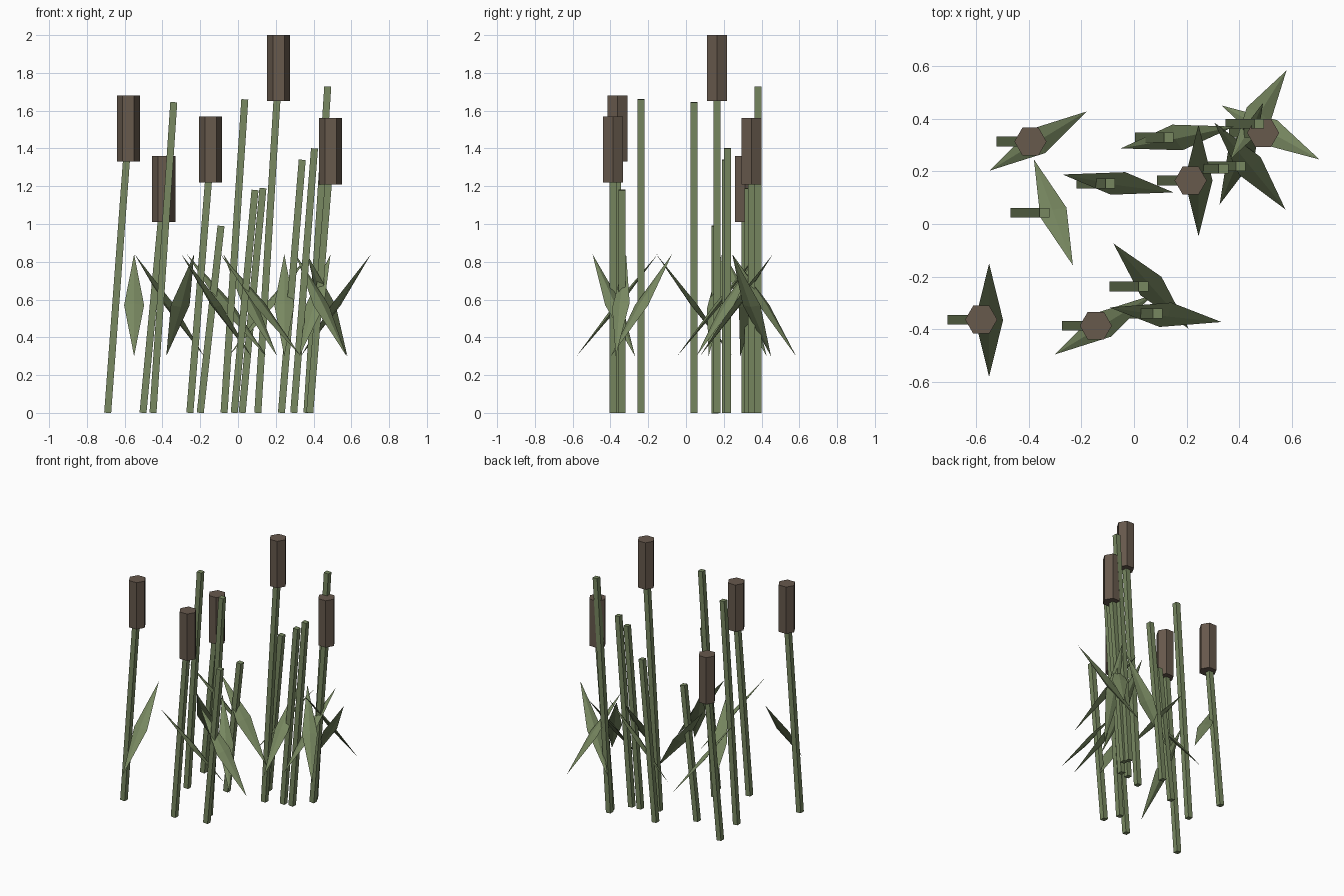
import bpy, bmesh, math
from mathutils import Matrix, Vector

cube = bpy.data.objects.get("Cube")
if cube:
    bpy.data.objects.remove(cube, do_unlink=True)


def material(name, rgb):
    m = bpy.data.materials.new(name)
    m.use_nodes = True
    m.diffuse_color = (*rgb, 1)
    bsdf = next(n for n in m.node_tree.nodes if n.type == 'BSDF_PRINCIPLED')
    bsdf.inputs["Base Color"].default_value = (*rgb, 1)
    return m


green = material("reed green", (0.19, 0.25, 0.12))
brown = material("seed head brown", (0.135, 0.10, 0.073))


def make(name, bm, mat):
    bmesh.ops.recalc_face_normals(bm, faces=bm.faces)
    mesh = bpy.data.meshes.new(name)
    bm.to_mesh(mesh)
    bm.free()
    mesh.materials.append(mat)
    obj = bpy.data.objects.new(name, mesh)
    bpy.context.scene.collection.objects.link(obj)
    return obj


LEAN = 0.11          # sideways drift from foot to tip
HEAD_HEIGHT = 0.35
THICK = 0.037


def stalk(name, x, y, height):
    # Square post leaning towards +x
    bm = bmesh.new()
    tilt = math.atan2(LEAN, height)
    length = math.hypot(LEAN, height)
    mat = (Matrix.Translation((x + LEAN / 2, y, height / 2))
           @ Matrix.Rotation(tilt, 4, 'Y')
           @ Matrix.Diagonal((THICK, THICK, length, 1)))
    bmesh.ops.create_cube(bm, size=1, matrix=mat)
    make(name, bm, green)


def seed_head(name, x, y, bottom):
    # Upright hexagonal prism with corners along x
    bm = bmesh.new()
    place = Matrix.Translation((x, y, bottom + HEAD_HEIGHT / 2))
    bmesh.ops.create_cone(bm, cap_ends=True, segments=6, radius1=0.061,
                          radius2=0.061, depth=HEAD_HEIGHT,
                          matrix=place @ Matrix.Rotation(math.pi / 2, 4, 'Z'))
    # Make sure a corner, not a side, points along x
    if max(v.co.x for v in bm.verts) - x < 0.058:
        bmesh.ops.rotate(bm, verts=bm.verts, cent=(x, y, 0),
                         matrix=Matrix.Rotation(math.pi / 6, 3, 'Z'))
    make(name, bm, brown)


def leaf(name, high, low, roll=0):
    # Slim four-sided spindle between its two tips
    a, b = Vector((*high, 0.84)), Vector((*low, 0.30))
    axis = (b - a).normalized()
    side = Vector((0, 0, 1)).cross(axis).normalized()
    up = axis.cross(side)
    if up.z < 0:
        up.negate()
    wide = side * math.cos(roll) + up * math.sin(roll)
    deep = axis.cross(wide)
    mid = (a + b) / 2
    bm = bmesh.new()
    top, foot = bm.verts.new(a), bm.verts.new(b)
    ring = [bm.verts.new(mid + o) for o in
            (wide * 0.053, deep * 0.014, wide * -0.053, deep * -0.014)]
    for i in range(4):
        p, q = ring[i], ring[(i + 1) % 4]
        bm.faces.new((top, p, q))
        bm.faces.new((foot, q, p))
    make(name, bm, green)


# Foot x, y and height of the bare reeds
reeds = [(-0.45, 0.043, 1.645), (-0.20, 0.154, 0.99), (-0.074, -0.237, 1.66),
         (-0.02, -0.34, 1.18), (0.022, 0.328, 1.19), (0.23, 0.21, 1.34),
         (0.295, 0.219, 1.40), (0.365, 0.381, 1.728)]
for i, (x, y, h) in enumerate(reeds, 1):
    stalk(f"reed_stalk_{i}", x, y, h)

# Foot x, y and underside height of the seed heads
cattails = [(-0.69, -0.363, 1.33), (-0.503, 0.313, 1.01), (-0.255, -0.386, 1.22),
            (0.105, 0.165, 1.65), (0.38, 0.346, 1.21)]
for i, (x, y, z) in enumerate(cattails, 1):
    stalk(f"cattail_stalk_{i}", x, y, z + 0.15)
    seed_head(f"seed_head_{i}", x + LEAN, y, z)

# Upper tip, lower tip and roll of each leaf
leaves = [((-0.55, -0.15), (-0.55, -0.58), 0),
          ((-0.547, 0.203), (-0.18, 0.427), 0),
          ((-0.232, -0.157), (-0.38, 0.245), 0),
          ((-0.30, -0.495), (0.07, -0.27), 0),
          ((-0.271, 0.188), (0.15, 0.12), 0.5),
          ((-0.078, -0.074), (0.207, -0.397), 0),
          ((-0.093, -0.317), (0.332, -0.372), 0.4),
          ((0.38, 0.37), (-0.05, 0.287), -0.25),
          ((0.245, 0.378), (0.245, -0.047), 0),
          ((0.305, 0.385), (0.575, 0.055), 0),
          ((0.49, 0.46), (0.325, 0.074), 0),
          ((0.366, 0.245), (0.579, 0.583), 0),
          ((0.704, 0.245), (0.332, 0.45), 0)]
for i, (high, low, roll) in enumerate(leaves, 1):
    leaf(f"leaf_{i}", high, low, roll)
